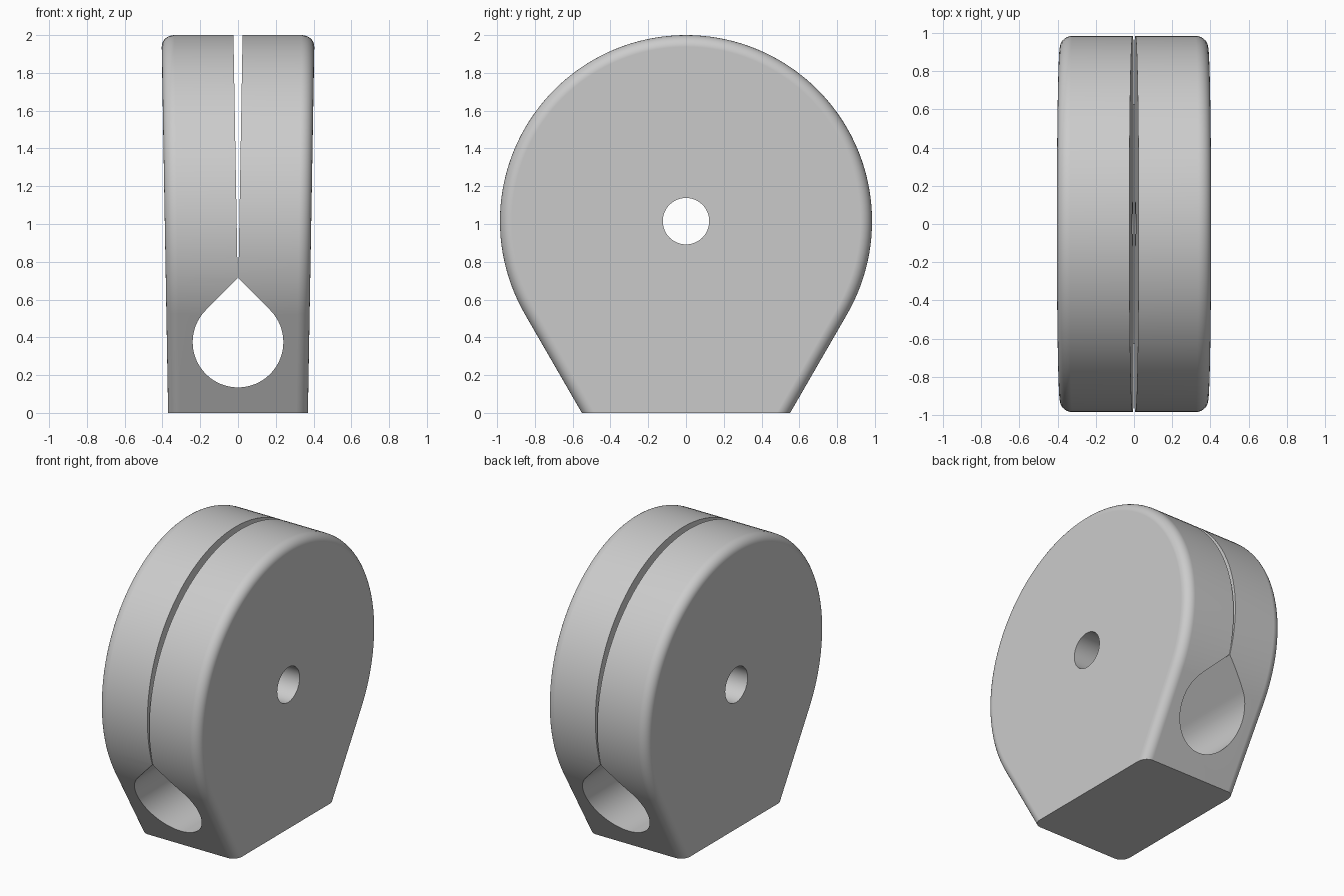
import bpy
import bmesh
from math import cos, sin, radians, tan
from mathutils import Vector

if "Cube" in bpy.data.objects:
    bpy.data.objects.remove(bpy.data.objects["Cube"], do_unlink=True)

RADIUS, AXLE_Z = 0.985, 1.015
BASE_HALF, LEAN, ROUND = 0.37, 0.0175, 0.062
CORD_R, CORD_Z = 0.24, 0.375

grey = bpy.data.materials.new("light grey plastic")
grey.use_nodes = True
colour = (0.6, 0.6, 0.6, 1)
grey.diffuse_color = colour
grey.node_tree.nodes["Principled BSDF"].inputs["Base Color"].default_value = colour


def arc(radius, centre_z, start, end, steps):
    """Points of an arc as (across, height) pairs, angles in degrees."""
    angles = [radians(start + (end - start) * i / steps) for i in range(steps + 1)]
    return [(radius * cos(a), centre_z + radius * sin(a)) for a in angles]


def prism(name, profile, half, axis):
    """Extrude an (across, height) profile to both sides along x or y."""
    bm = bmesh.new()
    place = (lambda u, z: (-half, u, z)) if axis == "x" else (lambda u, z: (u, -half, z))
    face = bm.faces.new([bm.verts.new(place(u, z)) for u, z in profile])
    moved = bmesh.ops.extrude_face_region(bm, geom=[face])["geom"]
    step = Vector((2 * half, 0, 0)) if axis == "x" else Vector((0, 2 * half, 0))
    bmesh.ops.translate(bm, vec=step, verts=[g for g in moved if isinstance(g, bmesh.types.BMVert)])
    bmesh.ops.recalc_face_normals(bm, faces=bm.faces)
    mesh = bpy.data.meshes.new(name)
    obj = bpy.data.objects.new(name, mesh)
    bpy.context.collection.objects.link(obj)
    bm.to_mesh(mesh)
    bm.free()
    return obj


# Body: round disc running tangentially into a narrow foot
below = 0.3
tangent = arc(RADIUS, AXLE_Z, -30, -30, 1)[0]
foot = tangent[0] - (tangent[1] + below) * tan(radians(30))
outline = [(foot, -below)] + arc(RADIUS, AXLE_Z, -30, 210, 96) + [(-foot, -below)]
body = prism("split_body", outline, BASE_HALF, "x")

# Round the rims, trim the foot flat, lean both halves outwards
bm = bmesh.new()
bm.from_mesh(body.data)
rims = [e for e in bm.edges if abs(e.verts[0].co.x - e.verts[1].co.x) < 1e-4]
bmesh.ops.bevel(bm, geom=rims, offset=ROUND, segments=7, profile=0.5, affect="EDGES")
cut = bmesh.ops.bisect_plane(bm, geom=bm.verts[:] + bm.edges[:] + bm.faces[:],
                             plane_co=(0, 0, 0), plane_no=(0, 0, -1), clear_outer=True)
bmesh.ops.contextual_create(bm, geom=[g for g in cut["geom_cut"] if isinstance(g, bmesh.types.BMEdge)])
for v in bm.verts:
    v.co.x *= 1 + v.co.z * LEAN / BASE_HALF
bmesh.ops.recalc_face_normals(bm, faces=bm.faces)
bm.to_mesh(body.data)
bm.free()
body.data.materials.append(grey)

# Cutters: teardrop channel opening into a tapering slit, and the axle hole
apex = CORD_Z + CORD_R / cos(radians(45))
slit = [(-0.002, apex - 0.002), (-0.026, 2.1), (0.026, 2.1), (0.002, apex - 0.002)]
keyhole = prism("keyhole_cutter", arc(CORD_R, CORD_Z, 45, -225, 60) + slit, 1.5, "y")
axle = prism("axle_cutter", arc(0.123, AXLE_Z, 0, 352.5, 47), 1, "x")

bpy.ops.object.select_all(action="DESELECT")
bpy.context.view_layer.objects.active = body
body.select_set(True)
for cutter in (keyhole, axle):
    cutter.hide_render = True
    mod = body.modifiers.new("cut", "BOOLEAN")
    mod.operation, mod.solver, mod.object = "DIFFERENCE", "EXACT", cutter
    bpy.ops.object.modifier_apply(modifier=mod.name)
    bpy.data.objects.remove(cutter, do_unlink=True)

# Smooth curves, crisp flat sides
bpy.ops.object.shade_smooth_by_angle(angle=radians(30))
weighted = body.modifiers.new("weighted normals", "WEIGHTED_NORMAL")
weighted.keep_sharp = True
